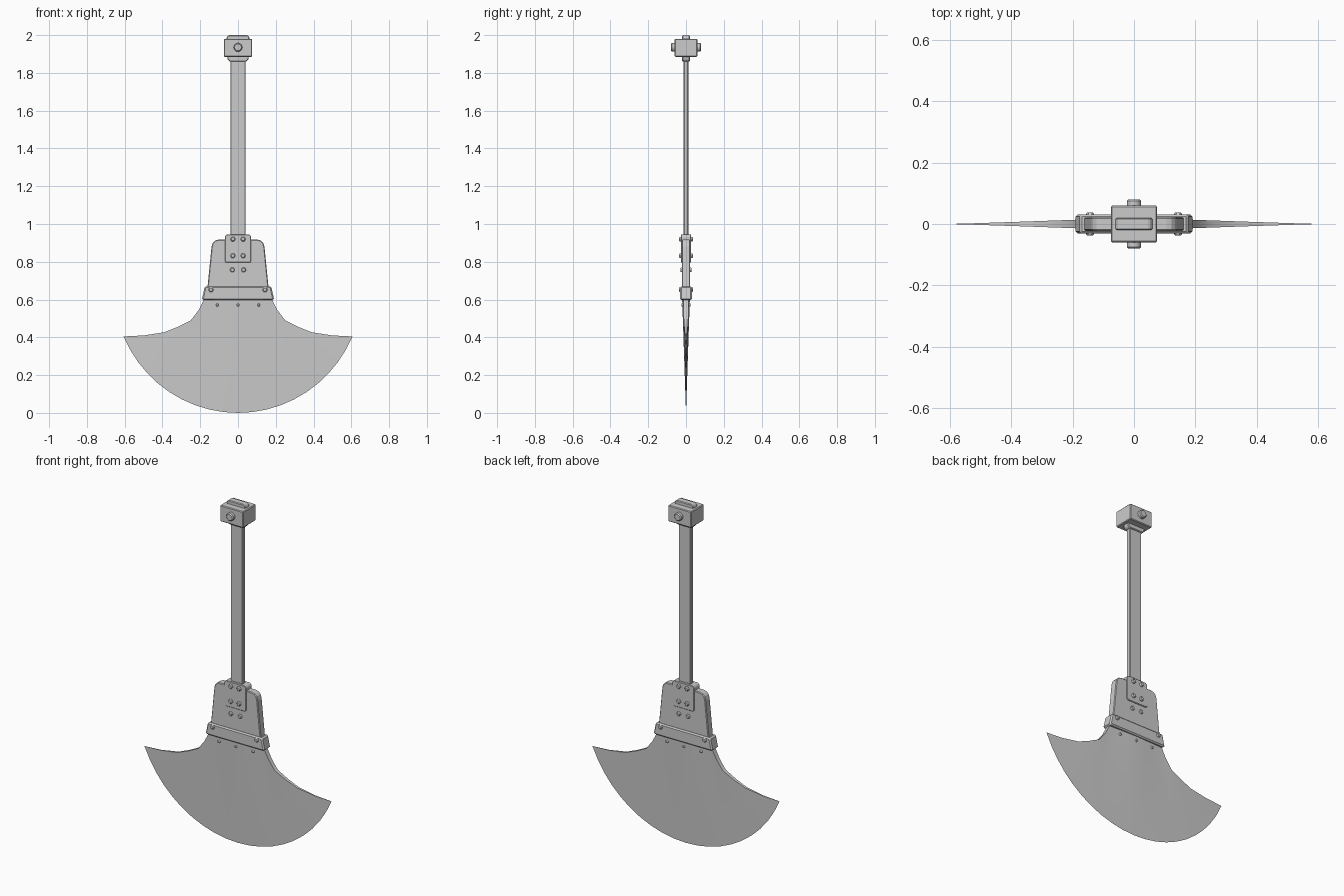
import bpy, bmesh, math
from mathutils import Matrix

if "Cube" in bpy.data.objects:
    bpy.data.objects.remove(bpy.data.objects["Cube"])


def finish(name, bm, bevel=0.0, smooth=None, segments=1):
    bmesh.ops.recalc_face_normals(bm, faces=bm.faces)
    me = bpy.data.meshes.new(name)
    bm.to_mesh(me)
    bm.free()
    ob = bpy.data.objects.new(name, me)
    bpy.context.collection.objects.link(ob)
    if bevel:
        m = ob.modifiers.new("bevel", 'BEVEL')
        m.width, m.segments, m.limit_method = bevel, segments, 'ANGLE'
    if smooth:
        bpy.ops.object.select_all(action='DESELECT')
        ob.select_set(True)
        bpy.context.view_layer.objects.active = ob
        bpy.ops.object.shade_smooth_by_angle(angle=math.radians(smooth))
    return ob


def prism(name, half, hy, bevel=0.0):
    """Mirror a half outline (x, z) across x = 0 and extrude it to y = +-hy."""
    pts = half + [(-x, z) for x, z in reversed(half)]
    bm = bmesh.new()
    f = bm.faces.new([bm.verts.new((x, -hy, z)) for x, z in pts])
    g = bmesh.ops.extrude_face_region(bm, geom=[f])
    for v in g["geom"]:
        if isinstance(v, bmesh.types.BMVert):
            v.co.y = hy
    return finish(name, bm, bevel)


def box(name, hx, hy, z0, z1, bevel=0.0):
    return prism(name, [(hx, z0), (hx, z1)], hy, bevel)


def pin(name, x, z, r, hy, sides=12, bevel=0.004):
    """Cylinder running right through along y, with heads on both sides."""
    bm = bmesh.new()
    bmesh.ops.create_cone(bm, cap_ends=True, segments=sides, radius1=r, radius2=r, depth=2 * hy,
                          matrix=Matrix.Translation((x, 0, z)) @ Matrix.Rotation(math.pi / 2, 4, 'X'))
    return finish(name, bm, bevel, smooth=30)


# Pivot block, its caps and the pivot bolt
box("pivot_block", 0.075, 0.06, 1.885, 1.98, 0.004)
prism("pivot_top_cap", [(0.06, 1.97), (0.06, 1.99), (0.05, 2.0)], 0.02, 0.004)
prism("pivot_lower_collar", [(0.045, 1.86), (0.056, 1.872), (0.056, 1.89)], 0.02, 0.004)
pin("pivot_bolt", 0, 1.935, 0.023, 0.08, 16, 0.005)

# Flat rod
box("rod", 0.04, 0.013, 0.81, 1.89, 0.004)

# Socket gripping the rod, and the tapered blade holder
prism("socket", [(0.06, 0.795), (0.067, 0.798), (0.07, 0.806), (0.07, 0.935), (0.06, 0.945)], 0.027, 0.003)
prism("blade_holder", [(0.168, 0.6), (0.14, 0.88), (0.134, 0.9), (0.122, 0.912), (0.105, 0.917)], 0.022, 0.004)

# Band across the foot of the holder
prism("band", [(0.188, 0.597), (0.19, 0.605), (0.176, 0.67)], 0.031, 0.007)

# Rivets
for s, side in ((-1, "left"), (1, "right")):
    pin("socket_rivet_upper_" + side, s * 0.027, 0.92, 0.013, 0.037)
    pin("socket_rivet_lower_" + side, s * 0.027, 0.832, 0.013, 0.037)
    pin("holder_rivet_" + side, s * 0.03, 0.757, 0.013, 0.029)
    pin("band_rivet_" + side, s * 0.143, 0.652, 0.013, 0.038)
for i, x in enumerate((-0.11, 0, 0.11)):
    pin("blade_rivet_%d" % (i + 1), x, 0.571, 0.008, 0.025, 10, 0.003)

# Crescent blade: shoulder line lofted to a circular cutting edge, lens-thin
half = [(0.06, 0.62), (0.12, 0.62), (0.172, 0.62), (0.187, 0.585), (0.208, 0.545), (0.25, 0.49),
        (0.32, 0.455), (0.39, 0.427), (0.5, 0.41), (0.605, 0.405)]
upper = [(-x, z) for x, z in reversed(half)] + [(0, 0.62)] + half
R, n, rows = 0.6575, len(half), 10
top_ang = math.asin(0.605 / R)
bm = bmesh.new()
grids = []
for side in (-1, 1):
    grid = []
    for i, (ux, uz) in enumerate(upper):
        a = top_ang * (i - n) / n
        lx, lz = R * math.sin(a), R * (1 - math.cos(a)) + 0.003
        h = 0.021 * max(0, 1 - abs(ux) / 0.605) ** 1.1
        col = []
        for j in range(rows + 1):
            t = j / rows
            col.append(bm.verts.new((ux + (lx - ux) * t, side * h * (1 - t), uz + (lz - uz) * t)))
        grid.append(col)
    for i in range(2 * n):
        for j in range(rows):
            bm.faces.new((grid[i][j], grid[i + 1][j], grid[i + 1][j + 1], grid[i][j + 1]))
    grids.append(grid)
for i in range(2 * n):
    bm.faces.new((grids[0][i][0], grids[0][i + 1][0], grids[1][i + 1][0], grids[1][i][0]))
bmesh.ops.remove_doubles(bm, verts=bm.verts, dist=0.0003)
for v in bm.verts:
    v.co.z = max(0.0, v.co.z - 0.003 * (1 - min(1, v.co.z / 0.4)))
finish("blade", bm, smooth=35)
